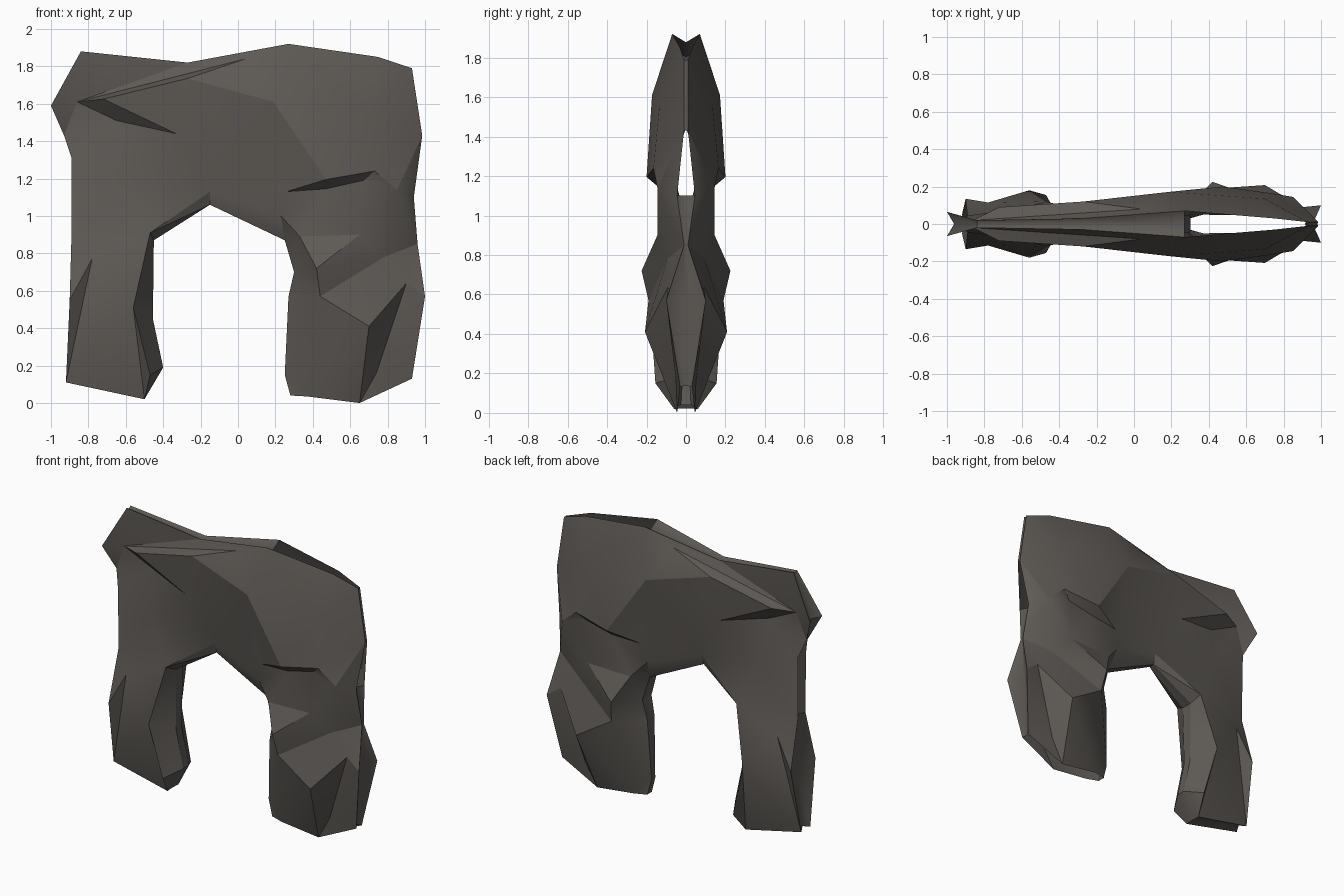
import bpy, bmesh, math
from mathutils import Vector
from mathutils.geometry import delaunay_2d_cdt

if "Cube" in bpy.data.objects:
    bpy.data.objects.remove(bpy.data.objects["Cube"])

# Outer outline of one half shell, clockwise from the left foot: x, depth, z
rim = [(-.92, .05, .11), (-.90, .135, .55), (-.89, .04, .90), (-.89, .045, 1.31),
       (-.93, .005, 1.43), (-1.0, .065, 1.59), (-.84, .02, 1.88), (-.27, .03, 1.82),
       (.27, .07, 1.92), (.75, .03, 1.85), (.93, .01, 1.79), (.985, .01, 1.43),
       (.94, .045, 1.10), (.96, .01, .85), (1.0, .10, .57),
       (.93, .03, .13), (.65, .045, 0), (.37, .05, .035), (.28, .025, .04),
       (.25, .02, .15), (.27, .04, .57), (.30, .05, .70), (.25, .04, .87),
       (-.15, .02, 1.06), (-.45, .04, .87), (-.455, .03, .45), (-.40, .03, .19),
       (-.50, .06, .02)]
open_edges = {2, 3, 8, 9, 11, 15, 16, 17}   # gaps between the two shells
inner_start = 18                            # outline from here lines the opening

# Creases of the rock face
arch_edge = [rim[-1], (-.47, .155, .15), (-.56, .18, .51), (-.47, .12, .91),
             (-.15, .042, 1.13), (.23, .10, 1.0), (.33, .138, .89),
             (.42, .225, .72), (.44, .19, .57), rim[17]]
left_foot = [rim[-1], (-.56, .18, .51)]
ledge_top = [(.26, .12, 1.13), (.47, .20, 1.195), (.73, .165, 1.24),
             (.85, .145, 1.14), (.78, .095, .78)]
ledge_under = [(.26, .12, 1.13), (.47, .14, 1.145), (.67, .135, 1.19),
               (.65, .145, .90), (.78, .095, .78)]
slab = [(.04, .08, 1.84), (-.27, .12, 1.735), (.19, .172, 1.61), (.47, .20, 1.195)]
slab_end = [(-.27, .12, 1.735), (-.72, .09, 1.625), (-.86, .02, 1.61)]
slab_fold = [(.04, .08, 1.84), (-.86, .02, 1.61)]
head = [rim[6], (-.86, .02, 1.61), rim[5]]
spike_top = [(-.72, .09, 1.625), (-.33, .095, 1.44)]
spike_under = [(-.86, .02, 1.61), (-.65, .015, 1.51), (-.33, .095, 1.44)]
spike_base = [rim[4], (-.75, .02, 1.43), (-.65, .015, 1.51)]
right_leg = [rim[16], (.70, .208, .41), (.90, .09, .64), (.88, .07, .78), rim[13]]
right_foot = [rim[16], (.74, .05, .16), (.90, .09, .64)]
left_leg = [rim[0], (-.78, .115, .77), rim[1]]
bulges = [[(.70, .135, 1.55)], [(-.62, .08, 1.20)]]
creases = [arch_edge, left_foot, ledge_top, ledge_under, slab, slab_end, slab_fold,
           head, spike_top, spike_under, spike_base, right_leg, right_foot,
           left_leg] + bulges

# Triangulate the face between the outline and the creases
points = list(rim)
edges = []
for line in creases:
    ids = []
    for p in line:
        if p not in points:
            points.append(p)
        ids.append(points.index(p))
    edges += list(zip(ids, ids[1:]))
flat = [Vector((x, z)) for x, _, z in points]
n = len(rim)
outline = list(reversed(range(n)))
verts, _, faces, origin, _, _ = delaunay_2d_cdt(flat, edges, [outline], 1, 1e-5)

bm = bmesh.new()
shell = [bm.verts.new((v.x, -(points[o[0]][1] if o else .1), v.y))
         for v, o in zip(verts, origin)]
for f in faces:
    bm.faces.new([shell[i] for i in f])

# Turn the rim inward to a recessed seam where the two shells meet
lookup = {i: shell[k] for k, o in enumerate(origin) for i in o}
seam = []
for i, (x, d, z) in enumerate(rim):
    step = (flat[(i + 1) % n] - flat[(i - 1) % n]).normalized()
    step *= d * (.05 if i >= inner_start else .6)
    seam.append(bm.verts.new((x + step.y, 0, z - step.x)))
for i in range(n):
    j = (i + 1) % n
    if i not in open_edges and max(rim[i][1], rim[j][1]) > .005:
        bm.faces.new((lookup[i], lookup[j], seam[j], seam[i]))
bmesh.ops.remove_doubles(bm, verts=bm.verts, dist=.002)
bmesh.ops.delete(bm, geom=[v for v in bm.verts if not v.link_faces], context='VERTS')

mesh = bpy.data.meshes.new("rock_arch")
bm.to_mesh(mesh)
bm.free()
arch = bpy.data.objects.new("rock_arch", mesh)
bpy.context.collection.objects.link(arch)

stone = bpy.data.materials.new("dark warm grey stone")
stone.diffuse_color = (.11, .10, .09, 1)
stone.use_nodes = True
stone.node_tree.nodes["Principled BSDF"].inputs["Base Color"].default_value = stone.diffuse_color
mesh.materials.append(stone)

bpy.context.view_layer.objects.active = arch
arch.select_set(True)
bpy.ops.object.shade_smooth_by_angle(angle=math.radians(25))

# Matching back shell
mirror = arch.modifiers.new("back_shell", 'MIRROR')
mirror.use_axis = (False, True, False)
mirror.merge_threshold = .001
